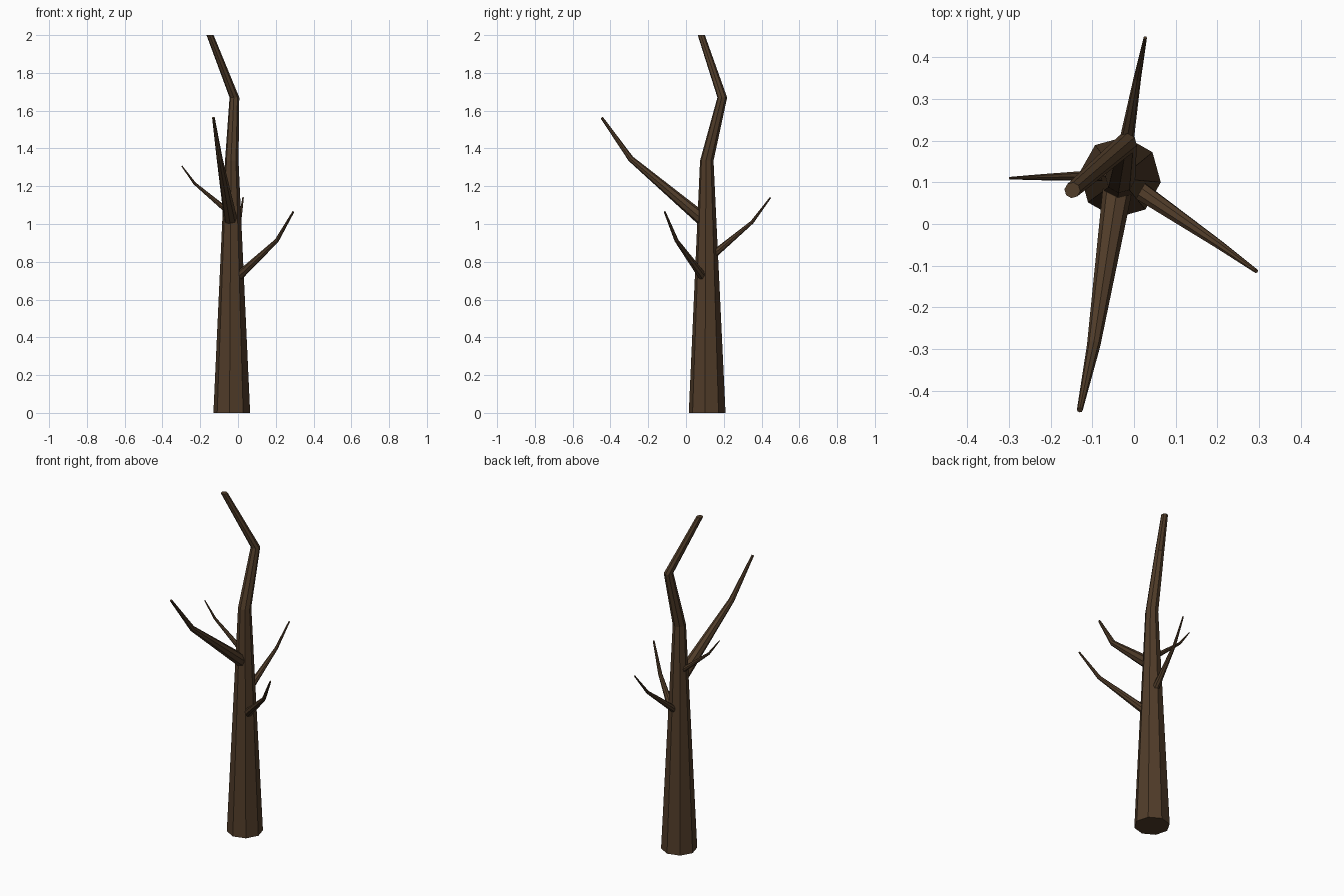
import bpy, bmesh, math
from mathutils import Vector

if "Cube" in bpy.data.objects:
    bpy.data.objects.remove(bpy.data.objects["Cube"])

SIDES = 8
UP = Vector((0, 0, 1))

bark = bpy.data.materials.new("dark_bark")
bark.diffuse_color = (0.08, 0.045, 0.022, 1)
bark.use_nodes = True
bark.node_tree.nodes["Principled BSDF"].inputs["Base Color"].default_value = bark.diffuse_color


def limb(name, path, radii, level=False):
    """Tapered eight-sided tube along a path; level keeps the rings horizontal."""
    pts = [Vector(p) for p in path]
    bm = bmesh.new()
    rings = []
    for i, (p, r) in enumerate(zip(pts, radii)):
        before = (p - pts[i - 1]).normalized() if i > 0 else Vector()
        after = (pts[i + 1] - p).normalized() if i < len(pts) - 1 else Vector()
        turn = UP.rotation_difference(UP if level else before + after)
        ring = []
        for k in range(SIDES):
            a = math.radians(-7) + 2 * math.pi * k / SIDES
            ring.append(bm.verts.new(p + turn @ Vector((r * math.cos(a), r * math.sin(a), 0))))
        rings.append(ring)
    for a, b in zip(rings, rings[1:]):
        for k in range(SIDES):
            n = (k + 1) % SIDES
            bm.faces.new((a[k], a[n], b[n], b[k]))
    bm.faces.new(rings[0][::-1])
    bm.faces.new(rings[-1])
    mesh = bpy.data.meshes.new(name)
    bm.to_mesh(mesh)
    bm.free()
    mesh.materials.append(bark)
    obj = bpy.data.objects.new(name, mesh)
    bpy.context.collection.objects.link(obj)
    return obj


# Trunk: long straight taper, then two kinked lengths
limb("trunk",
     [(-0.033, 0.112, 0), (-0.033, 0.11, 1.335), (-0.019, 0.192, 1.67), (-0.148, 0.081, 2.0)],
     [0.098, 0.036, 0.026, 0.019], level=True)

# Branches: each starts on the trunk axis and bends upward once
limb("front_branch",
     [(-0.035, 0.112, 1.005), (-0.097, -0.292, 1.345), (-0.13, -0.446, 1.563)],
     [0.037, 0.016, 0.007])
limb("right_branch",
     [(-0.033, 0.112, 0.69), (0.205, -0.05, 0.912), (0.293, -0.113, 1.065)],
     [0.026, 0.011, 0.005])
limb("back_branch",
     [(-0.033, 0.112, 0.81), (0.008, 0.35, 1.01), (0.027, 0.447, 1.14)],
     [0.022, 0.009, 0.004])
limb("left_branch",
     [(-0.033, 0.118, 1.05), (-0.23, 0.112, 1.215), (-0.298, 0.11, 1.308)],
     [0.016, 0.007, 0.003])
